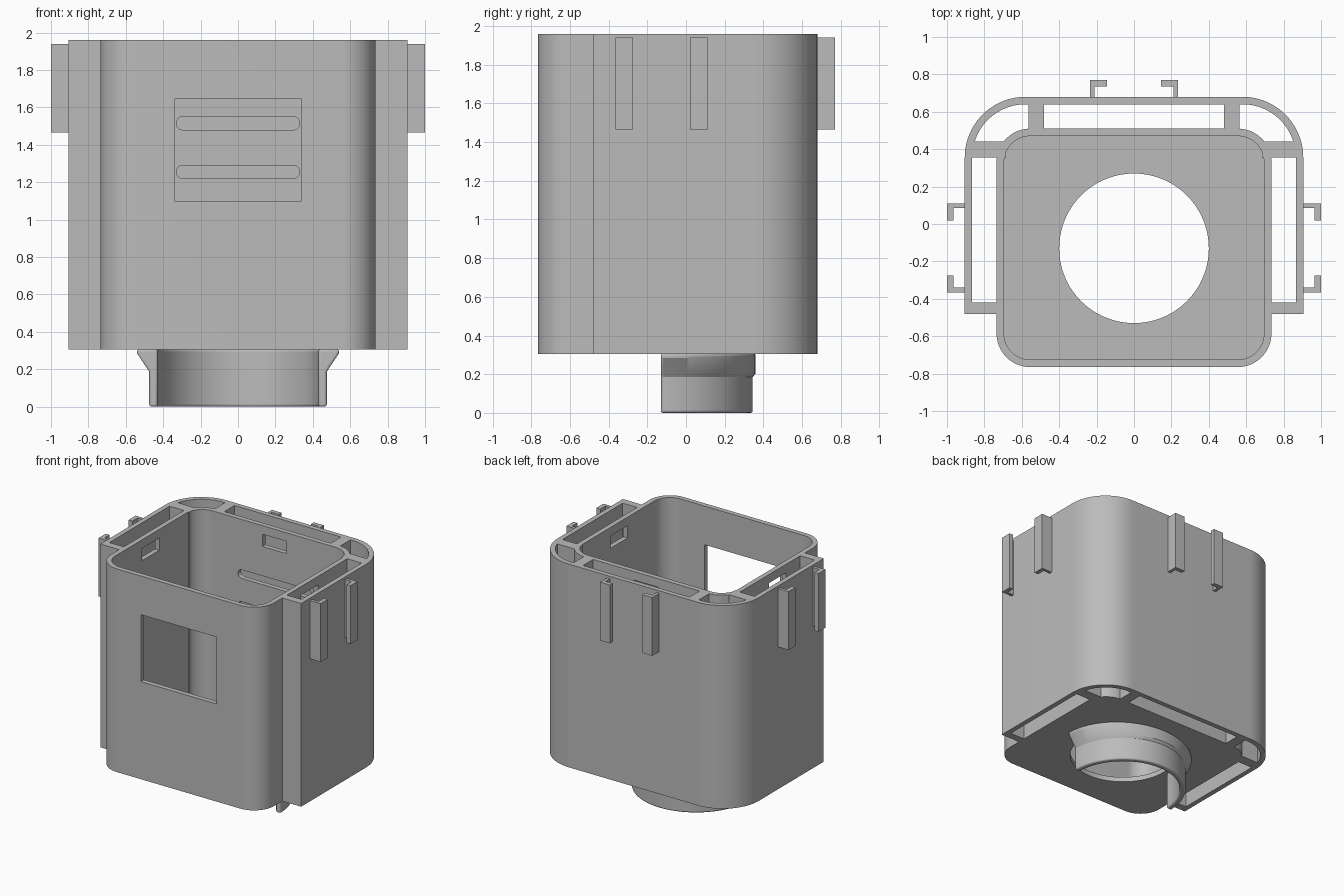
import bpy, bmesh, math
from mathutils import Matrix, Vector

cube = bpy.data.objects.get("Cube")
if cube:
    bpy.data.objects.remove(cube, do_unlink=True)

grey = bpy.data.materials.new("plain grey")
grey.use_nodes = True
COLOUR = (0.5, 0.5, 0.5, 1)
grey.diffuse_color = COLOUR
grey.node_tree.nodes["Principled BSDF"].inputs["Base Color"].default_value = COLOUR

BOTTOM, TOP = 0.305, 1.96
WALL = 0.04
CENTRE_Y = -0.13


def make(name, bm):
    bmesh.ops.recalc_face_normals(bm, faces=bm.faces)
    mesh = bpy.data.meshes.new(name)
    bm.to_mesh(mesh)
    bm.free()
    mesh.materials.append(grey)
    obj = bpy.data.objects.new(name, mesh)
    bpy.context.scene.collection.objects.link(obj)
    return obj


def prism(name, outline, z0, z1, matrix=None):
    bm = bmesh.new()
    face = bm.faces.new([bm.verts.new((x, y, z0)) for x, y in outline])
    up = bmesh.ops.extrude_face_region(bm, geom=[face])["geom"]
    bmesh.ops.translate(bm, vec=(0, 0, z1 - z0),
                        verts=[v for v in up if isinstance(v, bmesh.types.BMVert)])
    if matrix:
        bm.transform(matrix)
    return make(name, bm)


def arc(cx, cy, r, start, end, n=20):
    steps = [math.radians(start + (end - start) * i / n) for i in range(n + 1)]
    return [(cx + r * math.cos(a), cy + r * math.sin(a)) for a in steps]


def rounded(x0, x1, y0, y1, r):
    return (arc(x1 - r, y0 + r, r, -90, 0) + arc(x1 - r, y1 - r, r, 0, 90)
            + arc(x0 + r, y1 - r, r, 90, 180) + arc(x0 + r, y0 + r, r, 180, 270))


def box(name, x0, x1, y0, y1, z0, z1):
    return prism(name, [(x0, y0), (x1, y0), (x1, y1), (x0, y1)], z0, z1)


def select(obj):
    bpy.ops.object.select_all(action="DESELECT")
    obj.select_set(True)
    bpy.context.view_layer.objects.active = obj


def cut(obj, cutter):
    mod = obj.modifiers.new("cut", "BOOLEAN")
    mod.operation, mod.solver, mod.object = "DIFFERENCE", "EXACT", cutter
    select(obj)
    bpy.ops.object.modifier_apply(modifier=mod.name)
    bpy.data.objects.remove(cutter, do_unlink=True)


def smooth(obj):
    select(obj)
    bpy.ops.object.shade_smooth_by_angle(angle=math.radians(30))


# Inner cup: rounded box, cavity, round hole in the floor, front window
cup = prism("inner_cup", rounded(-0.735, 0.735, -0.765, 0.51, 0.18), BOTTOM, TOP)
cut(cup, prism("cavity", rounded(-0.695, 0.695, -0.725, 0.47, 0.14), BOTTOM + WALL, TOP + 0.1))
cut(cup, prism("floor_hole", arc(0, CENTRE_Y, 0.4, 0, 355, 71), 0.2, 0.5))
cut(cup, box("window", -0.34, 0.34, -0.85, -0.65, 1.10, 1.645))

# Vent slots and clip openings in the back and side walls
upright = Matrix.Rotation(math.pi / 2, 4, "X")
back = Matrix.Translation((0, 0.49, 0)) @ upright
turn = Matrix.Rotation(math.pi / 2, 4, "Z") @ upright
walls = [(back, 0.33)]
walls += [(Matrix.Translation((s * 0.715, CENTRE_Y, 0)) @ turn, 0.23) for s in (-1, 1)]
for matrix, half in walls:
    for i in range(5):
        z = 1.515 - 0.26 * i
        slot = rounded(-half, half, z - 0.035, z + 0.035, 0.0345)
        cut(cup, prism("slot", slot, -0.05, 0.05, matrix))
    opening = [(-0.11, 1.79), (0.11, 1.79), (0.11, 1.89), (-0.11, 1.89)]
    cut(cup, prism("opening", opening, -0.05, 0.05, matrix))
smooth(cup)

# Outer shell wrapped around the back and both sides
def shell_path(inset):
    r = 0.325 - inset
    return ([(0.905 - inset, -0.48)] + arc(0.58, 0.355, r, 0, 90)
            + arc(-0.58, 0.355, r, 90, 180) + [(-0.905 + inset, -0.48)])

smooth(prism("outer_shell", shell_path(0) + shell_path(WALL)[::-1], BOTTOM, TOP))

# Ribs joining cup and shell, and hooked clips on the outside
for side, s in (("right", -1), ("left", 1)):
    def sided(name, x0, x1, y0, y1, z0, z1):
        a, b = sorted((s * x0, s * x1))
        return box(side + "_" + name, a, b, y0, y1, z0, z1)

    sided("front_rib", 0.715, 0.88, -0.48, -0.42, BOTTOM, TOP)
    sided("side_rib", 0.685, 0.88, 0.355, 0.44, BOTTOM, TOP)
    sided("back_rib", 0.48, 0.565, 0.49, 0.66, BOTTOM, TOP)

    def clip(name, hook):
        prism(side + "_" + name, [(s * x, y) for x, y in hook], 1.465, 1.94)

    hook = [(0.9, 0.11), (1, 0.11), (1, 0.02), (0.965, 0.02), (0.965, 0.085), (0.9, 0.085)]
    clip("rear_clip", hook)
    clip("front_clip", [(x, 2 * CENTRE_Y + 0.005 - y) for x, y in hook])
    clip("back_clip", [(y + 0.125, x - 0.23) for x, y in hook])

# Half-ring collar under the floor, flared toward its two ends
section = [(0.43, 0.43, 0.0), (0.475, 0.475, 0.0), (0.475, 0.475, 0.185),
           (0.487, 0.49, 0.205), (0.54, 0.49, 0.285), (0.54, 0.49, BOTTOM + 0.002),
           (0.43, 0.43, BOTTOM + 0.002)]
bm = bmesh.new()
STEPS = 48
rings = []
for i in range(STEPS + 1):
    a = math.pi * i / STEPS
    rings.append([bm.verts.new((rx * math.cos(a), CENTRE_Y + ry * math.sin(a), z))
                  for rx, ry, z in section])
for p, q in zip(rings, rings[1:]):
    for j in range(len(section)):
        k = (j + 1) % len(section)
        bm.faces.new((p[j], p[k], q[k], q[j]))
bm.faces.new(rings[0])
bm.faces.new(rings[-1])
collar = make("collar", bm)
bevel = collar.modifiers.new("soft edges", "BEVEL")
bevel.width, bevel.segments = 0.012, 3
bevel.limit_method, bevel.angle_limit = "ANGLE", math.radians(50)
smooth(collar)
